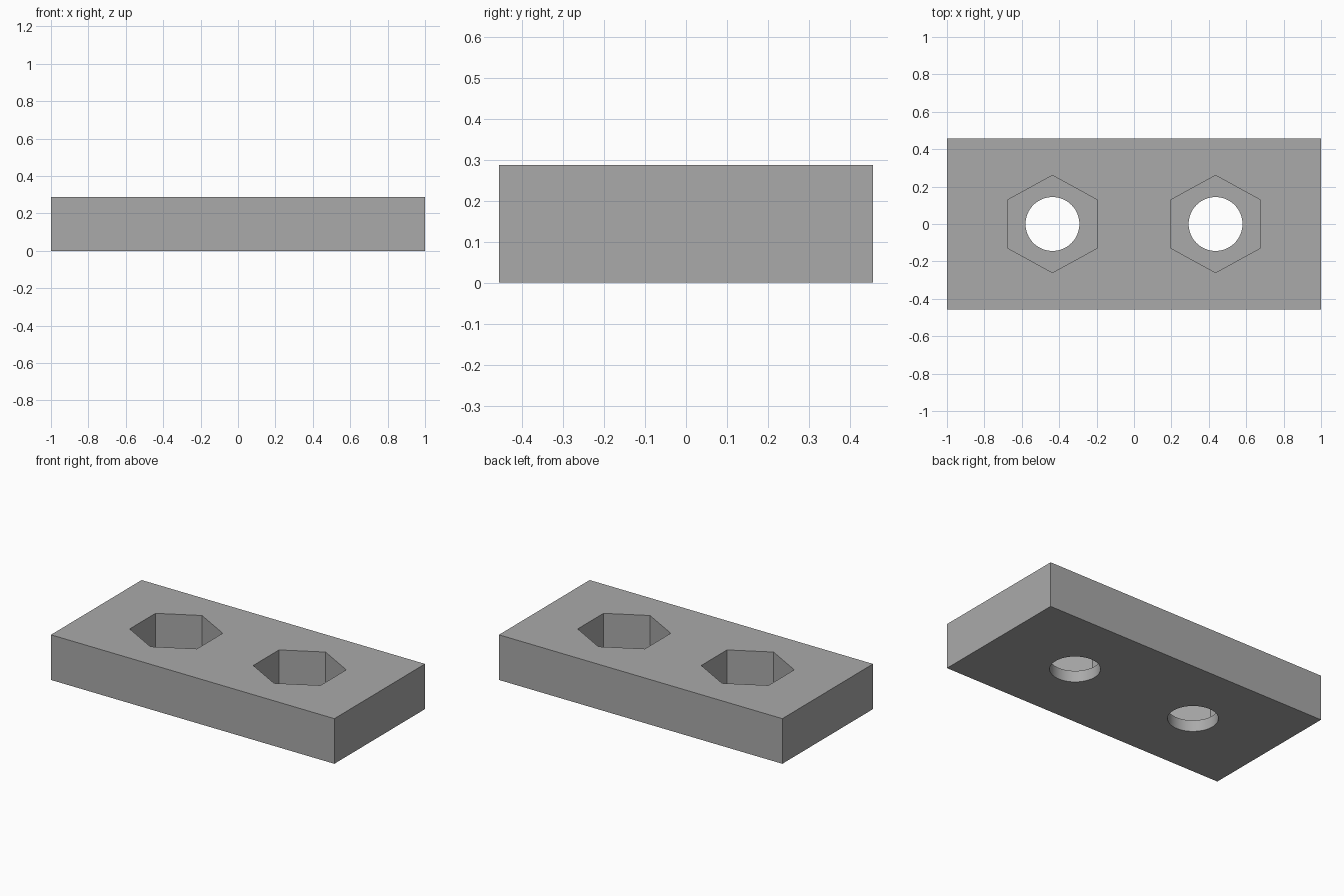
import bpy
import bmesh
from math import sin, cos, tau

cube = bpy.data.objects.get("Cube")
if cube:
    bpy.data.objects.remove(cube, do_unlink=True)

LENGTH, WIDTH, HEIGHT = 2.0, 0.914, 0.288
HOLE_X, HOLE_RADIUS = 0.436, 0.144
FLOOR_Z = 0.072

grey = bpy.data.materials.new("plain grey")
grey.use_nodes = True
colour = (0.4, 0.4, 0.4, 1)
grey.diffuse_color = colour
grey.node_tree.nodes["Principled BSDF"].inputs["Base Color"].default_value = colour


def prism(name, outline, z0, z1):
    """Extrude a flat outline from z0 up to z1."""
    bm = bmesh.new()
    base = bm.faces.new([bm.verts.new((x, y, z0)) for x, y in outline])
    top = bmesh.ops.extrude_face_region(bm, geom=[base])["geom"]
    verts = [v for v in top if isinstance(v, bmesh.types.BMVert)]
    bmesh.ops.translate(bm, verts=verts, vec=(0, 0, z1 - z0))
    bmesh.ops.recalc_face_normals(bm, faces=bm.faces)
    mesh = bpy.data.meshes.new(name)
    bm.to_mesh(mesh)
    bm.free()
    mesh.materials.append(grey)
    obj = bpy.data.objects.new(name, mesh)
    bpy.context.collection.objects.link(obj)
    return obj


def ring(cx, rx, ry, sides):
    """Regular outline with a corner towards the back."""
    return [(cx + rx * sin(tau * i / sides), ry * cos(tau * i / sides))
            for i in range(sides)]


# Rectangular block
x, y = LENGTH / 2, WIDTH / 2
block = prism("block", [(-x, -y), (x, -y), (x, y), (-x, y)], 0, HEIGHT)

# Hexagonal nut pockets and round through holes
cutters = []
for side, cx in (("left", HOLE_X), ("right", -HOLE_X)):
    cutters.append(prism(side + "_nut_pocket_cutter",
                         ring(cx, 0.274, 0.26, 6), FLOOR_Z, HEIGHT + 0.1))
    cutters.append(prism(side + "_bolt_hole_cutter",
                         ring(cx, HOLE_RADIUS, HOLE_RADIUS, 64), -0.1, HEIGHT))

bpy.ops.object.select_all(action="DESELECT")
block.select_set(True)
bpy.context.view_layer.objects.active = block
for cutter in cutters:
    cut = block.modifiers.new(cutter.name, "BOOLEAN")
    cut.operation = "DIFFERENCE"
    cut.solver = "EXACT"
    cut.object = cutter
    bpy.ops.object.modifier_apply(modifier=cut.name)
    bpy.data.objects.remove(cutter, do_unlink=True)

# Smooth hole walls, crisp edges everywhere else
bpy.ops.object.shade_smooth_by_angle()
